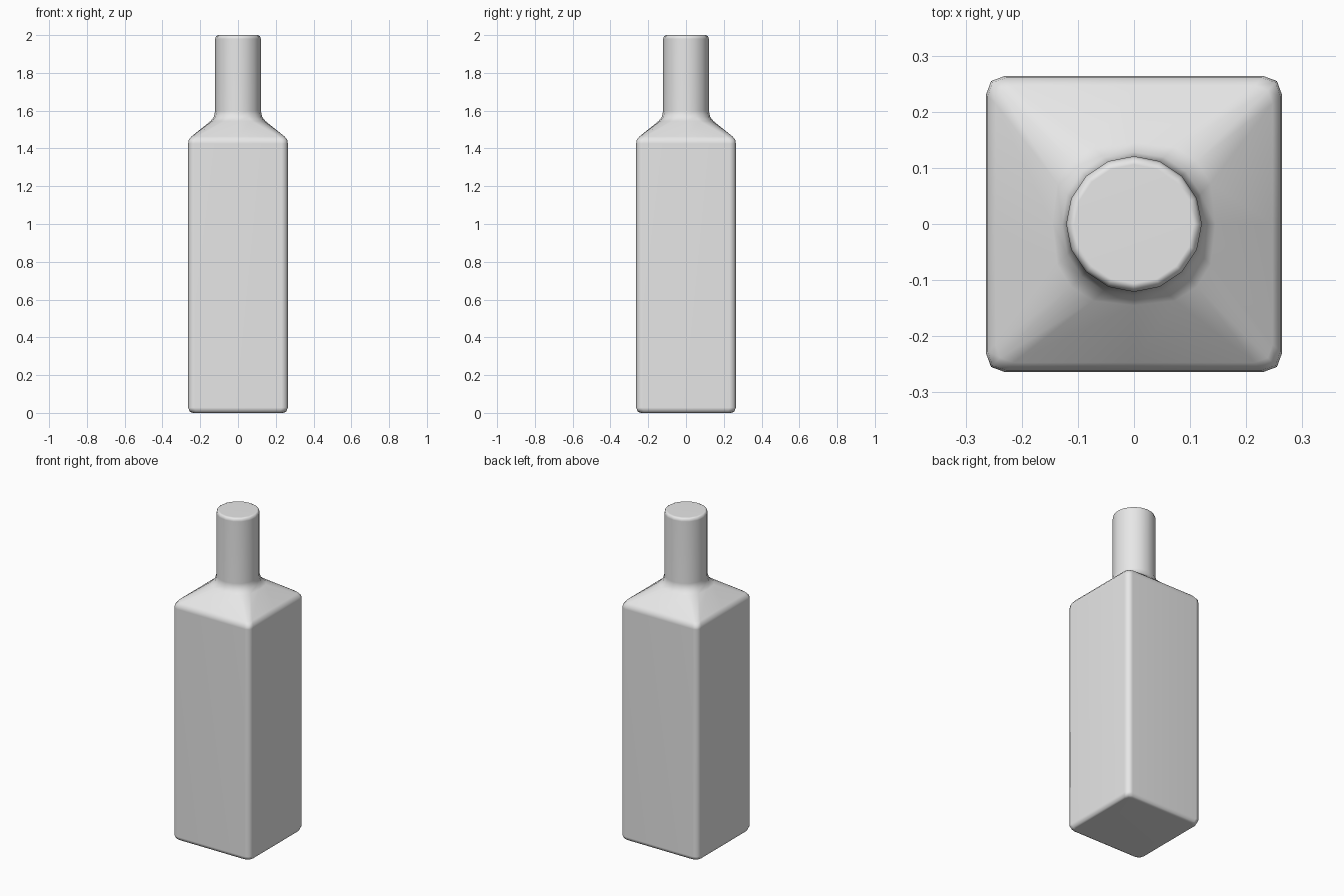
import bpy, bmesh, math

cube = bpy.data.objects.get("Cube")
if cube:
    bpy.data.objects.remove(cube, do_unlink=True)

SIDES = 16

# One flat grey for the whole bottle
grey = bpy.data.materials.new("light_grey")
grey.use_nodes = True
grey.diffuse_color = (0.8, 0.8, 0.8, 1)
grey.node_tree.nodes["Principled BSDF"].inputs["Base Color"].default_value = (0.8, 0.8, 0.8, 1)


def ring_point(i, half, square):
    """Point on a ring blended from a circle (0) to a rounded square (1)."""
    a = 2 * math.pi * i / SIDES
    cx, cy = math.cos(a), math.sin(a)
    if i % 4 == 0:                       # middle of a side
        sx, sy = cx, cy
    elif i % 4 == 2:                     # middle of a rounded corner
        sx, sy = math.copysign(0.965, cx), math.copysign(0.965, cy)
    else:                                # where a corner starts
        sx = math.copysign(1.0 if abs(cx) > abs(cy) else 0.87, cx)
        sy = math.copysign(1.0 if abs(cy) > abs(cx) else 0.87, cy)
    return (half * (cx + (sx - cx) * square), half * (cy + (sy - cy) * square))


# Profile from base to mouth: half width, height, squareness
profile = [
    (0.240, 0.000, 1), (0.256, 0.007, 1), (0.264, 0.028, 1),
    (0.264, 1.425, 1), (0.261, 1.445, 1), (0.247, 1.463, 1),
    (0.145, 1.545, 0.25), (0.128, 1.567, 0.08), (0.121, 1.600, 0),
    (0.121, 1.980, 0), (0.117, 1.994, 0), (0.106, 2.000, 0),
]

bm = bmesh.new()
rings = []
for half, z, square in profile:
    rings.append([bm.verts.new((*ring_point(i, half, square), z)) for i in range(SIDES)])

# Skin the rings and close both ends
for low, high in zip(rings, rings[1:]):
    for i in range(SIDES):
        j = (i + 1) % SIDES
        bm.faces.new((low[i], low[j], high[j], high[i]))
bm.faces.new(rings[0][::-1])
bm.faces.new(rings[-1])

mesh = bpy.data.meshes.new("bottle")
bm.to_mesh(mesh)
bm.free()
mesh.materials.append(grey)
bottle = bpy.data.objects.new("bottle", mesh)
bpy.context.collection.objects.link(bottle)

# Smooth shading over the softened edges
bpy.context.view_layer.objects.active = bottle
bottle.select_set(True)
bpy.ops.object.shade_smooth_by_angle(angle=math.radians(60))
weighted = bottle.modifiers.new("even_shading", 'WEIGHTED_NORMAL')
weighted.keep_sharp = True
